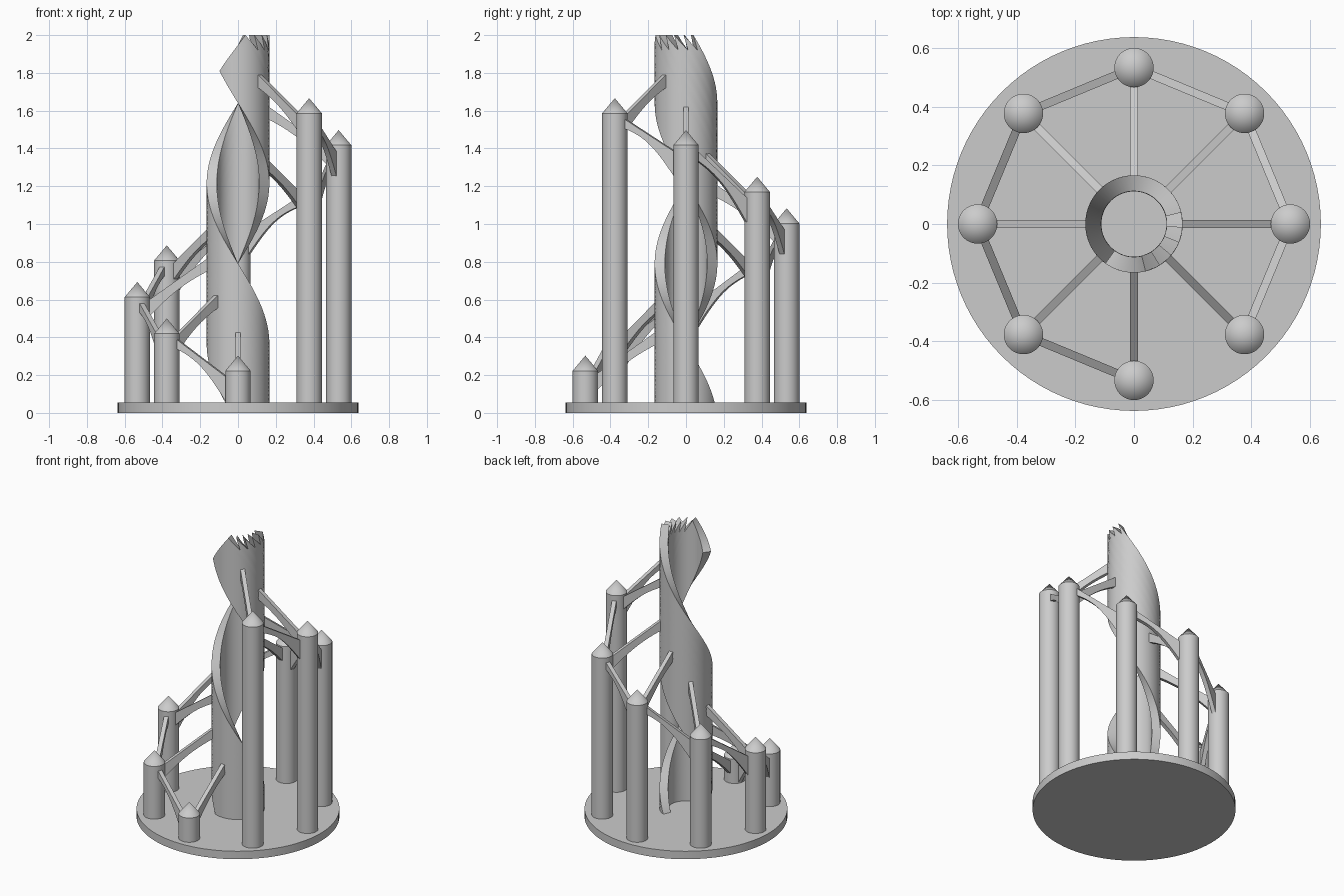
import bpy, bmesh, math
from mathutils import Vector

cube = bpy.data.objects.get("Cube")
if cube:
    bpy.data.objects.remove(cube, do_unlink=True)

stone = bpy.data.materials.new("plain_grey")
stone.use_nodes = True
GREY = (0.6, 0.6, 0.6, 1)
stone.diffuse_color = GREY
stone.node_tree.nodes["Principled BSDF"].inputs["Base Color"].default_value = GREY


def finish(name, bm, smooth=True):
    bmesh.ops.recalc_face_normals(bm, faces=bm.faces[:])
    mesh = bpy.data.meshes.new(name)
    bm.to_mesh(mesh)
    bm.free()
    mesh.materials.append(stone)
    obj = bpy.data.objects.new(name, mesh)
    bpy.context.collection.objects.link(obj)
    if smooth:
        bpy.ops.object.select_all(action="DESELECT")
        obj.select_set(True)
        bpy.context.view_layer.objects.active = obj
        bpy.ops.object.shade_smooth_by_angle(angle=math.radians(30))
    return obj


def lathe(name, profile, centre, sides):
    """Spin an outline of (radius, height) that starts and ends on the axis."""
    bm = bmesh.new()
    verts = [bm.verts.new((r, 0, z)) for r, z in profile]
    edges = [bm.edges.new(pair) for pair in zip(verts, verts[1:])]
    bmesh.ops.spin(bm, geom=verts + edges, cent=(0, 0, 0), axis=(0, 0, 1),
                   angle=math.tau, steps=sides)
    bmesh.ops.remove_doubles(bm, verts=bm.verts[:], dist=0.0005)
    bmesh.ops.translate(bm, verts=bm.verts[:], vec=centre)
    return finish(name, bm)


def brace(name, start, end, low_depth, high_depth, bow, width=0.028, steps=12):
    """Upright plate with a straight top edge and an arched underside."""
    a, b = Vector(start), Vector(end)
    side = (b - a).cross(Vector((0, 0, 1))).normalized() * width / 2
    bm = bmesh.new()
    rings = []
    for i in range(steps + 1):
        t = i / steps
        top = a.lerp(b, t)
        depth = low_depth + (high_depth - low_depth) * t - bow * math.sin(math.pi * t)
        under = top - Vector((0, 0, depth))
        rings.append([bm.verts.new(p) for p in
                      (top - side, top + side, under + side, under - side)])
    for r, q in zip(rings, rings[1:]):
        for k in range(4):
            n = (k + 1) % 4
            bm.faces.new((r[k], r[n], q[n], q[k]))
    bm.faces.new(rings[0])
    bm.faces.new(rings[-1])
    return finish(name, bm)


# Round base
BASE_TOP = 0.055
lathe("base_disc", [(0, 0), (0.637, 0), (0.637, BASE_TOP), (0, BASE_TOP)], (0, 0, 0), 96)

# Pillars with cone caps, climbing clockwise from the front
PILLAR_R, RING_R, CAP = 0.067, 0.533, 0.08
tops = [0.223, 0.42, 0.613, 0.807, 1.003, 1.17, 1.417, 1.586]
dirs = [Vector((math.cos(a), math.sin(a), 0))
        for a in (math.radians(-90 - 45 * i) for i in range(8))]
for i, (d, top) in enumerate(zip(dirs, tops)):
    lathe(f"pillar_{i + 1}",
          [(0, 0.02), (PILLAR_R, 0.02), (PILLAR_R, top), (0, top + CAP)], d * RING_R, 40)

# Braces from each pillar up to the central shell
up = Vector((0, 0, 1))
for i, (d, top) in enumerate(zip(dirs, tops)):
    brace(f"inner_brace_{i + 1}", d * (RING_R - 0.055) + up * (top - 0.02),
          d * 0.15 + up * (top + 0.213), 0.09, 0.07, 0.025)

# Braces from each pillar to the next higher one
for i in range(7):
    a, b = dirs[i] * RING_R, dirs[i + 1] * RING_R
    step = (b - a).normalized() * 0.06
    brace(f"outer_brace_{i + 1}", a + step + up * (tops[i] - 0.035),
          b - step + up * (tops[i + 1] - 0.03), 0.135, 0.05, 0.045)

# Twisted half-tube shell with a toothed crown
COLS, ROWS, FOOT = 40, 72, 0.03
OUTER, INNER = 0.166, 0.112


def crown(j):
    if j <= COLS // 2:
        return (2.0, 1.96, 1.92, 1.96)[j % 4]
    return 2.0 - 0.19 * (j - COLS // 2) / (COLS // 2)


def shell_point(bm, radius, i, j):
    z = FOOT + (crown(j) - FOOT) * i / ROWS
    angle = math.radians(66 - 212 * (z - BASE_TOP) - 180 * j / COLS)
    return bm.verts.new((radius * math.cos(angle), radius * math.sin(angle), z))


bm = bmesh.new()
out, inn = [[[shell_point(bm, r, i, j) for j in range(COLS + 1)]
             for i in range(ROWS + 1)] for r in (OUTER, INNER)]
for i in range(ROWS):
    for j in range(COLS):
        for g in (out, inn):
            bm.faces.new((g[i][j], g[i][j + 1], g[i + 1][j + 1], g[i + 1][j]))
    for j in (0, COLS):
        bm.faces.new((out[i][j], out[i + 1][j], inn[i + 1][j], inn[i][j]))
for j in range(COLS):
    for i in (0, ROWS):
        bm.faces.new((out[i][j], out[i][j + 1], inn[i][j + 1], inn[i][j]))
finish("twisted_shell", bm)
